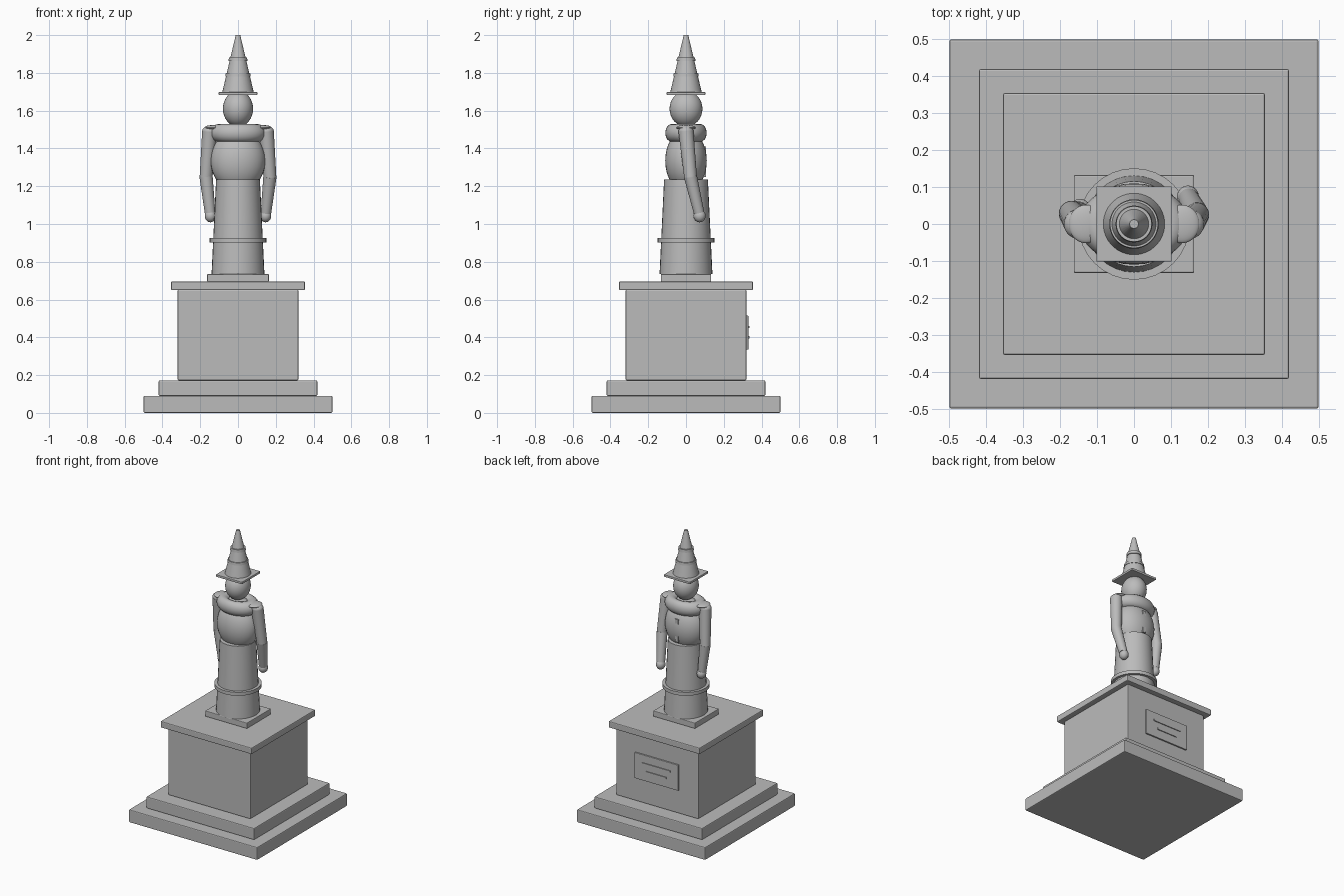
import bpy, math
from mathutils import Vector

if "Cube" in bpy.data.objects:
    bpy.data.objects.remove(bpy.data.objects["Cube"])

stone = bpy.data.materials.new("grey stone")
stone.diffuse_color = (0.5, 0.5, 0.5, 1)
stone.use_nodes = True
stone.node_tree.nodes["Principled BSDF"].inputs["Base Color"].default_value = stone.diffuse_color


def finish(name, smooth=True):
    o = bpy.context.object
    o.name = name
    o.data.materials.append(stone)
    if smooth:
        bpy.ops.object.shade_smooth_by_angle(angle=math.radians(35))
    return o


def box(name, hx, hy, z0, z1, y=0, bevel=0.006):
    bpy.ops.mesh.primitive_cube_add(size=1, location=(0, y, (z0 + z1) / 2))
    o = bpy.context.object
    o.scale = (2 * hx, 2 * hy, z1 - z0)
    bpy.ops.object.transform_apply(location=False, rotation=False, scale=True)
    if bevel:
        m = o.modifiers.new("bevel", 'BEVEL')
        m.width = bevel
        m.segments = 2
    return finish(name, False)


def rod(name, a, b, r0, r1, n=32):
    a, b = Vector(a), Vector(b)
    d = b - a
    bpy.ops.mesh.primitive_cone_add(vertices=n, radius1=r0, radius2=r1, depth=d.length,
                                    location=(a + b) / 2,
                                    rotation=d.to_track_quat('Z', 'Y').to_euler())
    return finish(name)


def ball(name, loc, radii):
    bpy.ops.mesh.primitive_uv_sphere_add(segments=32, ring_count=16, radius=1, location=loc)
    bpy.context.object.scale = radii
    bpy.ops.object.transform_apply(location=False, rotation=False, scale=True)
    return finish(name)


# Stepped pedestal
box("base_step", 0.5, 0.5, 0, 0.09)
box("second_step", 0.42, 0.42, 0.09, 0.172)
box("pedestal_block", 0.32, 0.32, 0.172, 0.652)
box("pedestal_cap", 0.355, 0.355, 0.65, 0.695)
box("figure_plinth", 0.163, 0.133, 0.695, 0.735, bevel=0.004)

# Plaque with two raised bars on the rear (+y) side
box("plaque", 0.17, 0.008, 0.335, 0.515, y=0.322, bevel=0.002)
box("plaque_bar_upper", 0.11, 0.006, 0.449, 0.461, y=0.33, bevel=0)
box("plaque_bar_lower", 0.08, 0.006, 0.395, 0.407, y=0.33, bevel=0)

# Robe, hem band and torso
rod("robe", (0, 0, 0.735), (0, 0, 1.235), 0.14, 0.116)
rod("hem_band", (0, 0, 0.903), (0, 0, 0.927), 0.151, 0.151)
ball("torso", (0, 0, 1.335), (0.145, 0.11, 0.165))
box("front_placket", 0.013, 0.005, 1.25, 1.41, y=0.1, bevel=0)

# Rounded collar
bpy.ops.mesh.primitive_torus_add(major_radius=0.1, minor_radius=0.048, major_segments=36,
                                 minor_segments=16, location=(0, 0, 1.482))
bpy.context.object.scale = (1, 0.74, 1)
bpy.ops.object.transform_apply(location=False, rotation=False, scale=True)
finish("collar")
ball("chest_fill", (0, 0, 1.47), (0.1, 0.075, 0.055))
ball("head", (0, 0, 1.61), (0.08, 0.087, 0.095))

# Arms, one reaching further forward than the other
for side, s, elbow_y, hand_y in (("left", -1, 0.028, 0.036), ("right", 1, 0.024, 0.072)):
    shoulder = (s * 0.15, 0, 1.49)
    elbow = (s * 0.169, elbow_y, 1.25)
    wrist = (s * 0.148, hand_y - 0.003, 1.06)
    rod(side + "_upper_arm", shoulder, elbow, 0.04, 0.034, 24)
    ball(side + "_elbow", elbow, (0.034, 0.034, 0.034))
    rod(side + "_forearm", elbow, wrist, 0.035, 0.028, 24)
    ball(side + "_hand", (s * 0.146, hand_y, 1.043), (0.03, 0.032, 0.034))
    ball(side + "_shoulder", (s * 0.15, 0, 1.49), (0.04, 0.04, 0.03))
    ball(side + "_shoulder_pad", (s * 0.13, 0, 1.511), (0.047, 0.052, 0.013))

# Hat: square brim, tapering crown and two bands
box("hat_brim", 0.102, 0.102, 1.682, 1.698, bevel=0.003)
rod("hat_crown", (0, 0, 1.695), (0, 0, 2.0), 0.084, 0.012)
rod("hat_band_lower", (0, 0, 1.78), (0, 0, 1.798), 0.067, 0.065)
rod("hat_band_upper", (0, 0, 1.862), (0, 0, 1.882), 0.05, 0.048)
